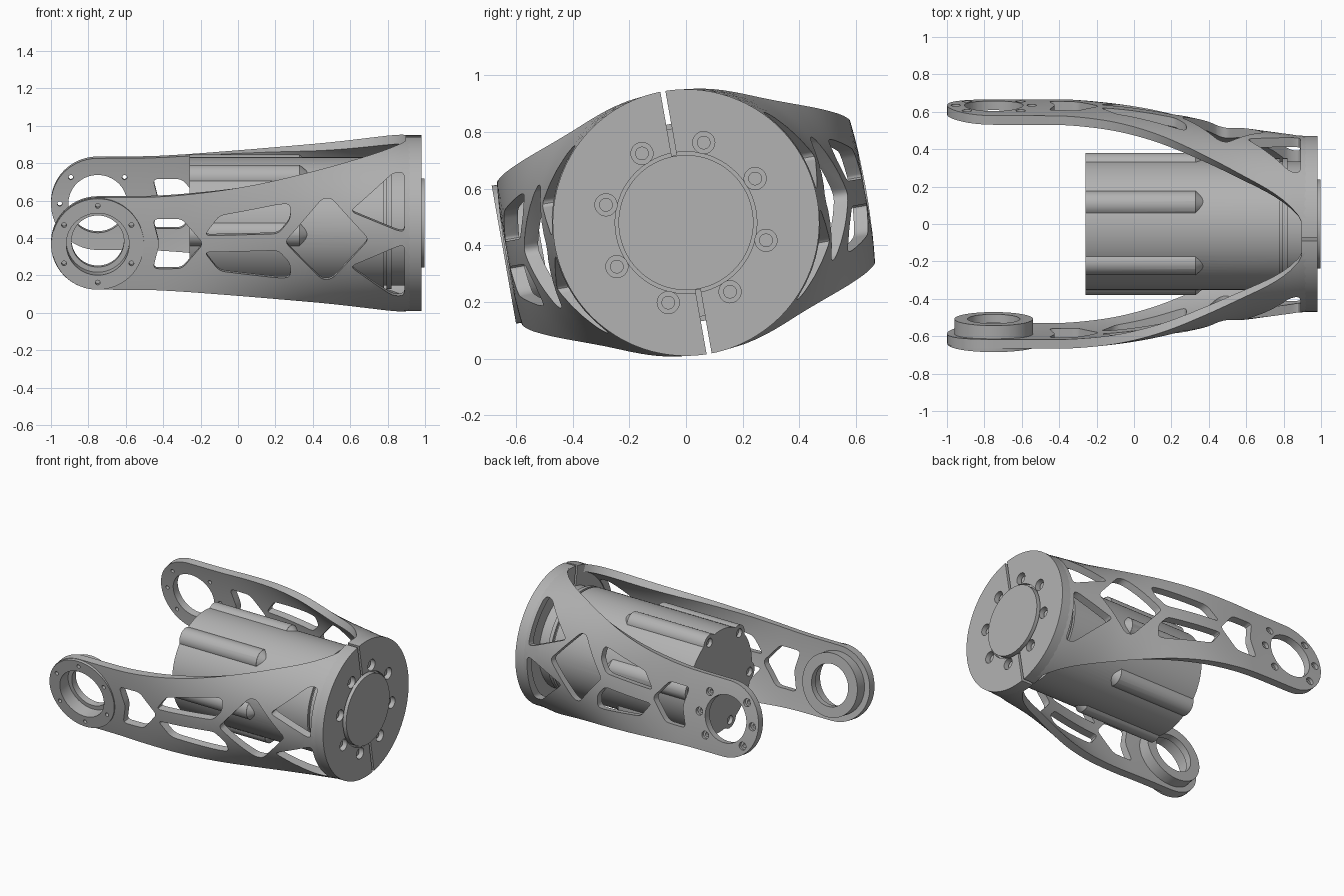
import bpy, bmesh, math
from mathutils import Matrix, Vector

cube = bpy.data.objects.get("Cube")
if cube:
    bpy.data.objects.remove(cube)

metal = bpy.data.materials.new("grey metal")
metal.use_nodes = True
metal.diffuse_color = (0.45, 0.45, 0.45, 1)
metal.node_tree.nodes["Principled BSDF"].inputs["Base Color"].default_value = (0.45, 0.45, 0.45, 1)

# Everything is built around the x axis, then rolled and lifted into place
PLACE = Matrix.Translation((0, 0, 0.48)) @ Matrix.Rotation(math.radians(10), 4, 'X')
finished = []


def make(name, bm):
    bmesh.ops.recalc_face_normals(bm, faces=bm.faces)
    me = bpy.data.meshes.new(name)
    bm.to_mesh(me)
    bm.free()
    me.materials.append(metal)
    ob = bpy.data.objects.new(name, me)
    bpy.context.collection.objects.link(ob)
    return ob


def rod(name, axis, a, b, u, v, r, r2=None, n=64):
    """Cylinder or cone from a to b along x or y, centred on (u, v) across."""
    bm = bmesh.new()
    bmesh.ops.create_cone(bm, cap_ends=True, segments=n, radius1=r,
                          radius2=r if r2 is None else r2, depth=b - a)
    mid = (a + b) / 2
    if axis == 'X':
        m = Matrix.Translation((mid, u, v)) @ Matrix.Rotation(math.pi / 2, 4, 'Y')
    else:
        m = Matrix.Translation((u, mid, v)) @ Matrix.Rotation(-math.pi / 2, 4, 'X')
    bm.transform(m)
    return make(name, bm)


def box(name, lo, hi):
    bm = bmesh.new()
    bmesh.ops.create_cube(bm, size=1)
    size = Vector(hi) - Vector(lo)
    bm.transform(Matrix.Translation((Vector(hi) + Vector(lo)) / 2) @ Matrix.Diagonal((*size, 1)))
    return make(name, bm)


def window(points, side, r=0.03):
    """Rounded prism through one arm, outlined in x and z."""
    pts = [Vector(p) for p in points]
    bm = bmesh.new()
    ring = []
    for i, p in enumerate(pts):
        a, b = pts[i - 1] - p, pts[(i + 1) % len(pts)] - p
        a = p + a.normalized() * min(r, a.length * 0.45)
        b = p + b.normalized() * min(r, b.length * 0.45)
        for k in range(5):
            t = k / 4
            q = a * (1 - t) ** 2 + p * 2 * t * (1 - t) + b * t * t
            ring.append(bm.verts.new((q.x, side * 0.12, q.y)))
    face = bm.faces.new(ring)
    ext = bmesh.ops.extrude_face_region(bm, geom=[face])
    moved = [e for e in ext["geom"] if isinstance(e, bmesh.types.BMVert)]
    bmesh.ops.translate(bm, verts=moved, vec=(0, side * 0.8, 0))
    return make("window_cutter", bm)


def combine(ob, others, operation):
    for o in others:
        m = ob.modifiers.new("bool", 'BOOLEAN')
        m.operation, m.solver, m.object = operation, 'EXACT', o
    bpy.context.view_layer.update()
    me = bpy.data.meshes.new_from_object(ob.evaluated_get(bpy.context.evaluated_depsgraph_get()))
    ob.modifiers.clear()
    ob.data = me
    for o in others:
        bpy.data.objects.remove(o)
    return ob


def curve(table, x):
    """Smooth interpolation through a few (x, value) points."""
    n = len(table)
    if x <= table[0][0]:
        return table[0][1]
    for i in range(n - 1):
        (x0, y0), (x1, y1) = table[i], table[i + 1]
        if x <= x1:
            p, q = table[max(i - 1, 0)], table[min(i + 2, n - 1)]
            d = x1 - x0
            m0 = (y1 - p[1]) / (x1 - p[0]) * d
            m1 = (q[1] - y0) / (q[0] - x0) * d
            t = (x - x0) / d
            return (y0 * (2 * t**3 - 3 * t**2 + 1) + m0 * (t**3 - 2 * t**2 + t)
                    + y1 * (3 * t**2 - 2 * t**3) + m1 * (t**3 - t**2))
    return table[-1][1]


RADIUS = [(-0.5, 0.645), (-0.35, 0.645), (-0.1, 0.634), (0.1, 0.608), (0.4, 0.55), (0.6, 0.512), (0.92, 0.47)]
HEIGHT = [(-0.75, 0.25), (-0.4, 0.255), (0, 0.293), (0.4, 0.355), (0.7, 0.415), (0.92, 0.468)]
ROUND = [(-0.5, 0.25), (-0.3, 0.3), (0.1, 0.7), (0.45, 1), (0.92, 1)]
THICK = 0.05
PIVOT = -0.75


def arm_shell(name, side):
    """Plate with a round end that widens into a half tube."""
    stations = []
    for i in range(14):
        a = 0.06 + (math.pi / 2 - 0.06) * i / 13
        stations.append((PIVOT - 0.25 * math.cos(a), 0.25 * math.sin(a)))
    for i in range(1, 41):
        x = PIVOT + (0.92 - PIVOT) * i / 40
        stations.append((x, curve(HEIGHT, x)))
    n = 28
    bm = bmesh.new()
    loops = []
    for x, h in stations:
        r, k = curve(RADIUS, x), curve(ROUND, x)
        outer, inner = [], []
        for j in range(n + 1):
            z = h * math.sin((j / n - 0.5) * math.pi)
            th = math.asin(z / r)
            y = r - k * r * (1 - math.cos(th))
            outer.append(bm.verts.new((x, side * y, z)))
            inner.append(bm.verts.new((x, side * (y - THICK * math.cos(k * th)),
                                       z - THICK * math.sin(k * th) * k)))
        loops.append(outer + inner[::-1])
    for a, b in zip(loops, loops[1:]):
        for j in range(len(a)):
            m = (j + 1) % len(a)
            bm.faces.new((a[j], a[m], b[m], b[j]))
    bm.faces.new(loops[0])
    bm.faces.new(loops[-1])
    return make(name, bm)


def mirrored(points):
    return [(x, -z) for x, z in points]


# Truss openings shared by both arms
NOTCH = [(-0.455, 0.135), (-0.30, 0.135), (-0.185, 0), (-0.30, -0.135), (-0.455, -0.135), (-0.42, 0)]
SLOT = [(-0.18, 0.045), (0.215, 0.045), (0.28, 0.12), (0.28, 0.2), (0.22, 0.2), (-0.1, 0.15)]
DIAMOND = [(0.25, 0), (0.45, 0.22), (0.5, 0.22), (0.7, 0), (0.5, -0.22), (0.45, -0.22)]
CORNER = [(0.6, 0.15), (0.83, 0.335), (0.89, 0.335), (0.89, 0.04), (0.86, 0.04)]
OPENINGS = [NOTCH, SLOT, mirrored(SLOT), DIAMOND, CORNER, mirrored(CORNER)]


def around(radius, degrees):
    return [(radius * math.cos(math.radians(d)), radius * math.sin(math.radians(d))) for d in degrees]


# Front arm with a bearing boss on its inner side
front_arm = arm_shell("front_arm", -1)
combine(front_arm, [rod("pad", 'Y', -0.652, -0.605, PIVOT, 0, 0.247),
                    rod("boss", 'Y', -0.64, -0.515, PIVOT, 0, 0.21)], 'UNION')
cuts = [window(p, -1) for p in OPENINGS]
cuts += [rod("bore", 'Y', -0.8, -0.4, PIVOT, 0, 0.14), rod("seat", 'Y', -0.8, -0.56, PIVOT, 0, 0.168)]
cuts += [rod("hole", 'Y', -0.8, -0.61, PIVOT + u, v, 0.013, n=16) for u, v in around(0.208, range(30, 390, 60))]
finished.append(combine(front_arm, cuts, 'DIFFERENCE'))

# Back arm with an open bore and counterbored holes
back_arm = arm_shell("back_arm", 1)
cuts = [window(p, 1) for p in OPENINGS]
cuts.append(rod("bore", 'Y', 0.4, 0.8, PIVOT, 0, 0.157))
for u, v in around(0.203, (0, 45, 135, 180, 225, 315)):
    cuts.append(rod("hole", 'Y', 0.4, 0.8, PIVOT + u, v, 0.013, n=16))
    cuts.append(rod("counterbore", 'Y', 0.62, 0.8, PIVOT + u, v, 0.026, n=24))
finished.append(combine(back_arm, cuts, 'DIFFERENCE'))

# End cap: split disc with a groove and deep screw holes
end_cap = rod("end_cap", 'X', 0.895, 0.982, 0, 0, 0.47, n=128)
bolts = around(0.289, [22.5 + 45 * k for k in range(8)])
cuts = [rod("recess", 'X', 0.96, 1.1, 0, 0, 0.25),
        box("split_top", (0.8, -0.009, 0.24), (1.1, 0.009, 0.6)),
        box("split_bottom", (0.8, -0.009, -0.6), (1.1, 0.009, -0.24))]
cuts += [rod("counterbore", 'X', 0.94, 1.1, u, v, 0.039, n=32) for u, v in bolts]
finished.append(combine(end_cap, cuts, 'DIFFERENCE'))
for u, v in bolts:
    head = rod("cap_screw", 'X', 0.93, 0.958, u, v, 0.024, n=24)
    finished.append(combine(head, [rod("socket", 'X', 0.945, 1, u, v, 0.012, n=6)], 'DIFFERENCE'))

# Output plate with a ring of screws
output_plate = rod("output_plate", 'X', 0.95, 0.998, 0, 0, 0.238, n=96)
screws = around(0.2, range(0, 360, 45))
cuts = [rod("hole", 'X', 0.984, 1.1, u, v, 0.029, n=32) for u, v in screws]
cuts.append(rod("centre", 'X', 0.98, 1.1, 0, 0, 0.02, n=24))
finished.append(combine(output_plate, cuts, 'DIFFERENCE'))
for u, v in screws:
    head = rod("plate_screw", 'X', 0.97, 0.994, u, v, 0.023, n=24)
    finished.append(combine(head, [rod("socket", 'X', 0.985, 1.1, u, v, 0.012, n=6)], 'DIFFERENCE'))
finished.append(rod("centre_pin", 'X', 0.97, 0.992, 0, 0, 0.012, n=16))

# Motor: round body with six ribs, a collar and a gearbox
motor = rod("motor_body", 'X', -0.26, 0.78, 0, 0, 0.352, n=96)
ribs = around(0.315, range(0, 360, 60))
parts = []
for u, v in ribs:
    parts.append(rod("rib", 'X', -0.26, 0.33, u, v, 0.07, n=32))
    parts.append(rod("rib_end", 'X', 0.329, 0.37, u, v, 0.07, 0.036, n=32))
combine(motor, parts, 'UNION')
cuts = [rod("hole", 'X', -0.4, -0.235, u * 1.05, v * 1.05, 0.03, n=24) for u, v in ribs]
finished.append(combine(motor, cuts, 'DIFFERENCE'))
finished.append(rod("gearbox", 'X', 0.77, 0.9, 0, 0, 0.335, n=96))
finished.append(rod("gearbox_collar", 'X', 0.795, 0.82, 0, 0, 0.352, n=96))

# Smooth the curved faces and set everything in place
bpy.ops.object.select_all(action='DESELECT')
for ob in finished:
    ob.matrix_world = PLACE
    ob.select_set(True)
bpy.context.view_layer.objects.active = finished[0]
bpy.ops.object.shade_smooth_by_angle(angle=math.radians(30))
